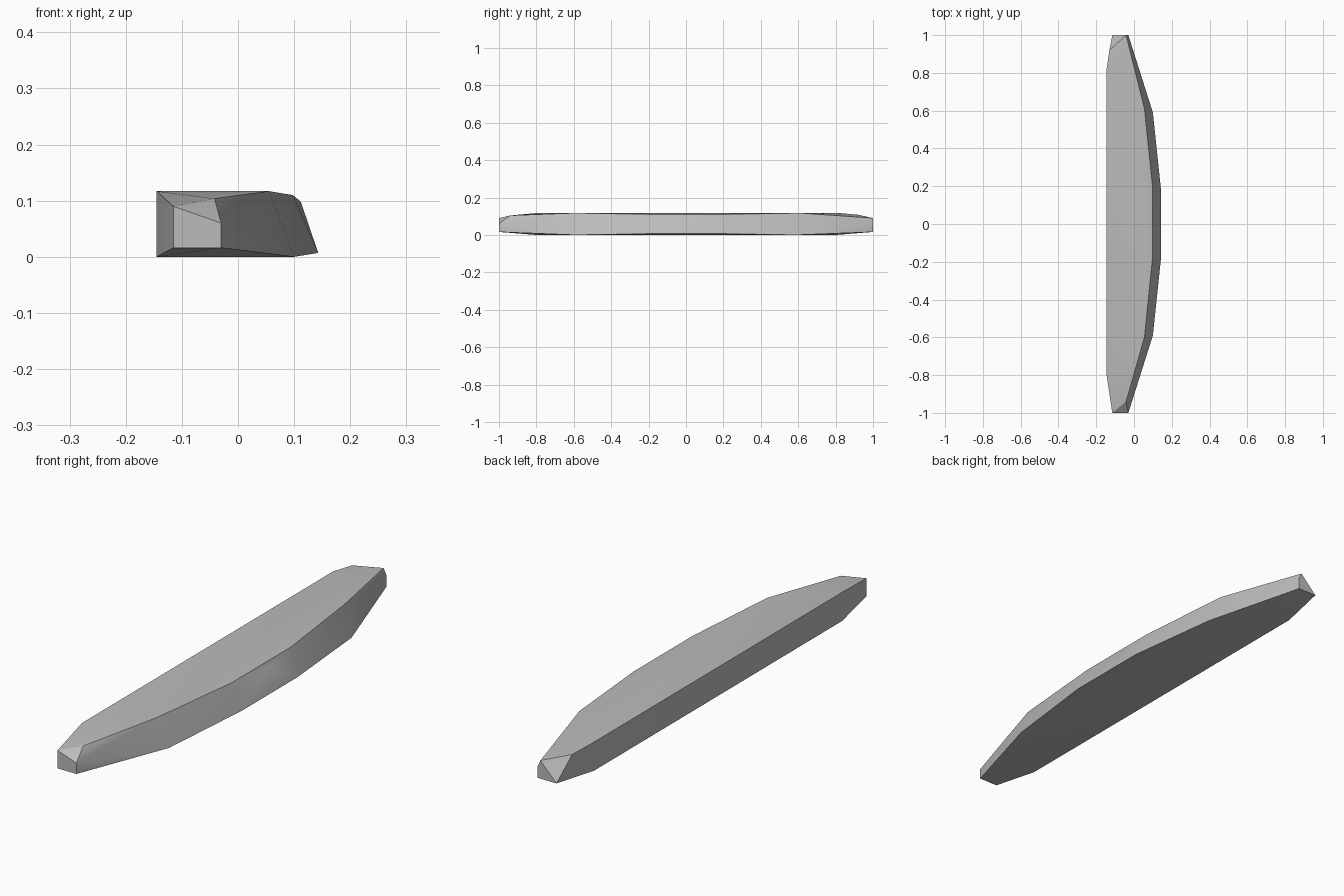
import bpy
import bmesh
import math

cube = bpy.data.objects.get("Cube")
if cube:
    bpy.data.objects.remove(cube, do_unlink=True)

# One plain grey for the whole slab
grey = bpy.data.materials.new("stone grey")
grey.use_nodes = True
colour = (0.5, 0.5, 0.5, 1)
grey.diffuse_color = colour
grey.node_tree.nodes["Principled BSDF"].inputs["Base Color"].default_value = colour

# Bottom outline corners, the same at both ends (x, y, z)
half_bottom = [(-0.145, 0.8, 0), (-0.115, 1, 0.016), (-0.03, 1, 0.016),
               (0.1, 0.59, 0), (0.143, 0.18, 0.007)]
bottom = half_bottom + [(x, -y, z) for x, y, z in half_bottom]

# Upper rim: straight left side, bowed right side, chipped ends
rim = [(-0.145, -0.8, 0.117), (-0.145, 0.82, 0.117),
       (0.055, -0.6, 0.117), (0.055, 0.61, 0.117),
       (0.098, -0.18, 0.11), (0.112, 0.03, 0.098), (0.098, 0.2, 0.11)]
front_chip = [(-0.115, -1, 0.09), (-0.03, -1, 0.06), (-0.042, -0.94, 0.104)]
back_chip = [(-0.13, 0.92, 0.108), (-0.042, 1, 0.09), (-0.03, 1, 0.065)]

# Wrap the corners into one faceted solid
bm = bmesh.new()
for point in bottom + rim + front_chip + back_chip:
    bm.verts.new(point)
hull = bmesh.ops.convex_hull(bm, input=bm.verts)
loose = [v for v in bm.verts if not v.link_faces]
bmesh.ops.delete(bm, geom=loose, context='VERTS')
bmesh.ops.dissolve_limit(bm, angle_limit=math.radians(0.5),
                         verts=bm.verts, edges=bm.edges)
bmesh.ops.recalc_face_normals(bm, faces=bm.faces)
mesh = bpy.data.meshes.new("curved_slab")
bm.to_mesh(mesh)
bm.free()
mesh.materials.append(grey)

slab = bpy.data.objects.new("curved_slab", mesh)
bpy.context.collection.objects.link(slab)
bpy.ops.object.select_all(action='DESELECT')
slab.select_set(True)
bpy.context.view_layer.objects.active = slab
bpy.ops.object.shade_smooth_by_angle(angle=math.radians(30))
